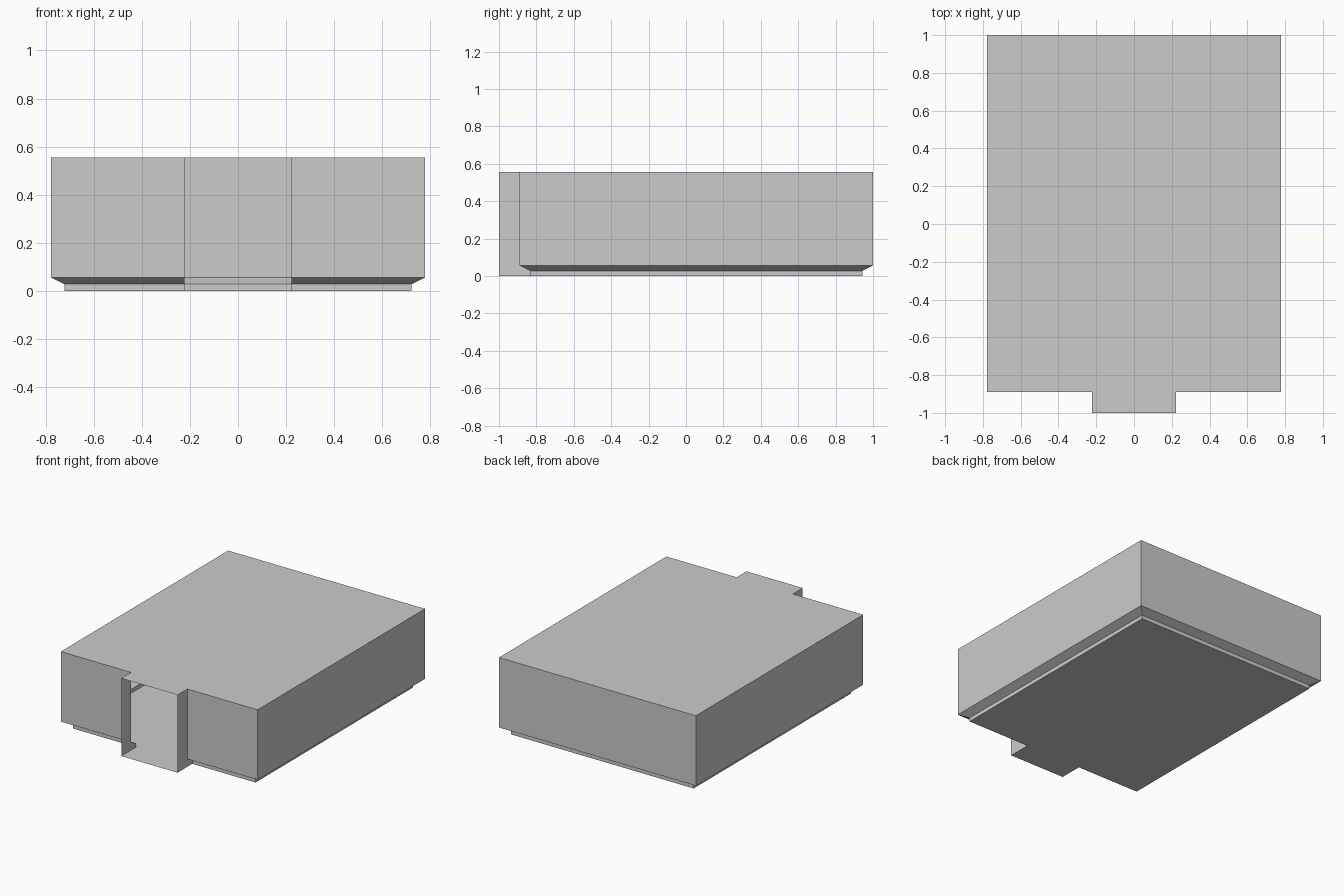
import bpy, bmesh

if "Cube" in bpy.data.objects:
    bpy.data.objects.remove(bpy.data.objects["Cube"])

U = 1 / 18  # module: the model is 36 units long


def footprint(inset):
    """Open outline, clockwise from above, from left to right side of the doorway."""
    left = [(-4, -18), (-4, -16 + inset), (-14 + inset, -16 + inset), (-14 + inset, 18 - inset)]
    return left + [(-x, y) for x, y in reversed(left)]


bm = bmesh.new()

# Rings from top to bottom: upper wall, sloped underside, recessed base
levels = [(10, 0), (1, 0), (0.5, 1), (0, 1)]
rings = [[bm.verts.new((x * U, y * U, z * U)) for x, y in footprint(i)] for z, i in levels]

# Thin walls; the front of the projecting doorway stays open
for top, low in zip(rings, rings[1:]):
    for k in range(len(top) - 1):
        bm.faces.new((top[k], top[k + 1], low[k + 1], low[k]))

# Roof and floor
bm.faces.new(rings[0][::-1])
bm.faces.new(rings[-1])

# Merge the doubled doorway joints and keep all normals facing outwards
bmesh.ops.remove_doubles(bm, verts=bm.verts[:], dist=1e-5)
bmesh.ops.recalc_face_normals(bm, faces=bm.faces[:])
if max(bm.faces, key=lambda f: f.calc_center_median().z).normal.z < 0:
    bmesh.ops.reverse_faces(bm, faces=bm.faces[:])

mesh = bpy.data.meshes.new("open_front_shell")
bm.to_mesh(mesh)
bm.free()
shell = bpy.data.objects.new("open_front_shell", mesh)
bpy.context.collection.objects.link(shell)
